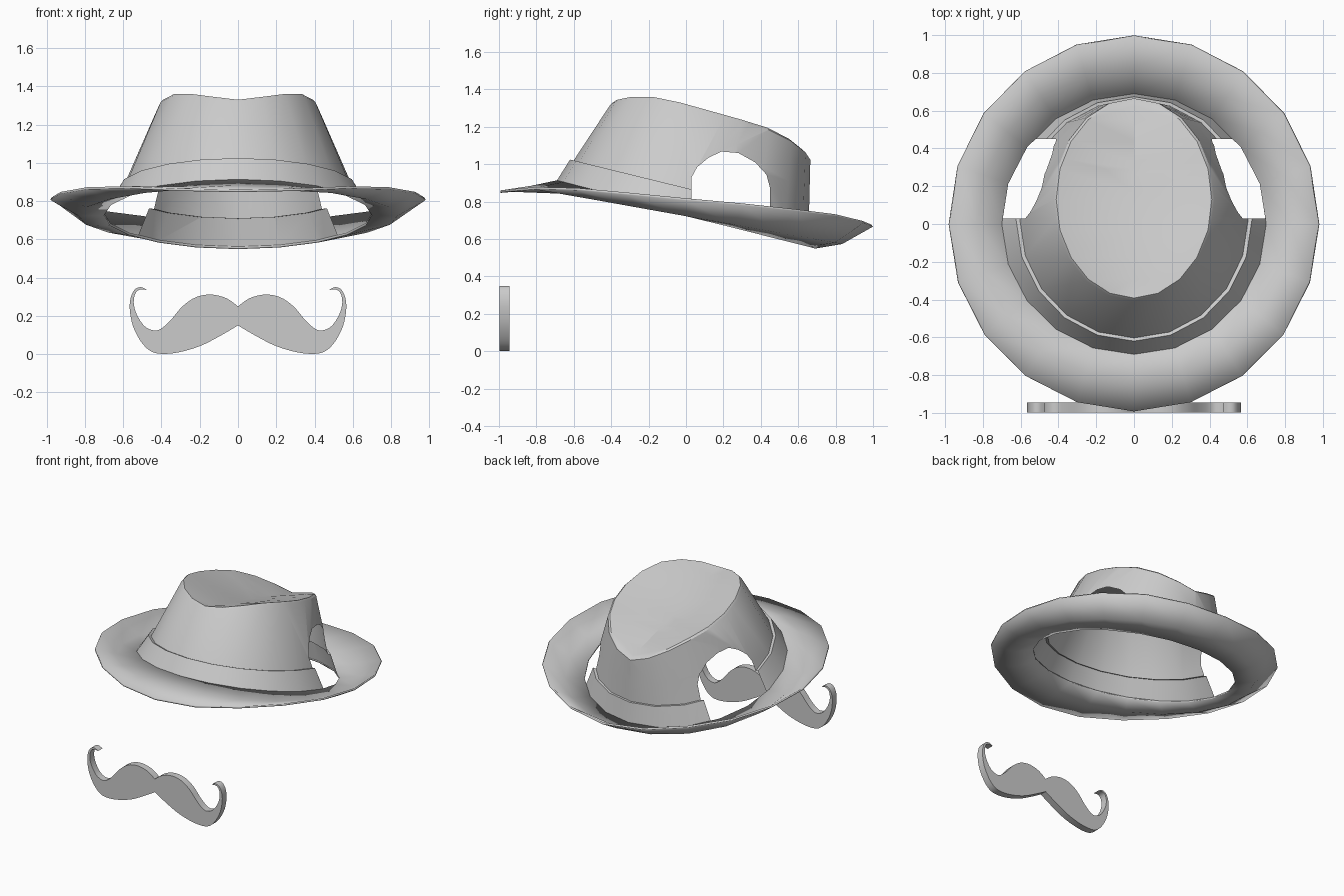
import bpy, bmesh, math
from mathutils import Vector

if "Cube" in bpy.data.objects:
    bpy.data.objects.remove(bpy.data.objects["Cube"])

N = 20  # sides of the hat


def ring(bm, rx, ry, cy, zfun):
    """Ring of N verts starting at the front; zfun gets (k folded to 0..10, y)."""
    out = []
    for k in range(N):
        a = 2 * math.pi * k / N
        y = cy - ry * math.cos(a)
        out.append(bm.verts.new((rx * math.sin(a), y, zfun(min(k, N - k), y))))
    return out


def bridge(bm, a, b):
    for k in range(N):
        j = (k + 1) % N
        bm.faces.new((a[k], a[j], b[j], b[k]))


def finish(bm, name, angle=30):
    me = bpy.data.meshes.new(name)
    bm.to_mesh(me)
    bm.free()
    ob = bpy.data.objects.new(name, me)
    bpy.context.collection.objects.link(ob)
    bpy.ops.object.select_all(action='DESELECT')
    ob.select_set(True)
    bpy.context.view_layer.objects.active = ob
    bpy.ops.object.shade_smooth_by_angle(angle=math.radians(angle))
    return ob


def base_z(k, y):
    return 0.738 - 0.255 * y


def band_z(k, y):
    return 0.873 - 0.245 * y


# Brim: curved-up sheet with a little thickness
rim_z = [.86, .866, .878, .873, .848, .818, .79, .76, .732, .697, .677]
bm = bmesh.new()
outer = ring(bm, .975, .992, 0, lambda k, y: rim_z[k])
mid = ring(bm, .83, .83, 0, lambda k, y: .735 - .18 * y)
inner = ring(bm, .70, .69, 0, base_z)
bridge(bm, outer, mid)
bridge(bm, mid, inner)
brim = finish(bm, "brim", 40)
sol = brim.modifiers.new("thickness", 'SOLIDIFY')
sol.thickness = 0.013
sol.offset = -1

# Crown with hat band step and pinched top
top_z = [1.33, 1.345, 1.36, 1.36, 1.33, 1.285, 1.24, 1.195, 1.135, 1.075, 1.035]
bm = bmesh.new()
rings = [
    ring(bm, .70, .69, 0, base_z),
    ring(bm, .625, .647, .027, band_z),
    ring(bm, .605, .630, .027, lambda k, y: band_z(k, y) - .004),
    ring(bm, .425, .535, .13, lambda k, y: top_z[k] - .012),
    ring(bm, .412, .522, .13, lambda k, y: top_z[k]),
]
for a, b in zip(rings, rings[1:]):
    bridge(bm, a, b)
top = rings[-1]
half = N // 2
crease = [top[0]]
for k in range(1, half):
    y = top[k].co.y
    crease.append(bm.verts.new((0, y, 1.33 - .278 * (y + .4))))
crease.append(top[half])
for k in range(half):
    for a, b in ((top[k], top[k + 1]), (top[-k % N], top[-(k + 1)])):
        loop = []
        for v in (a, b, crease[k + 1], crease[k]):
            if v not in loop:
                loop.append(v)
        bm.faces.new(loop)
bmesh.ops.recalc_face_normals(bm, faces=bm.faces[:])

# Arched ear openings: slice along the arch and drop what lies inside
arch = [(.03, .3), (.03, .93), (.06, .985), (.12, 1.035), (.19, 1.068), (.28, 1.06),
        (.37, 1.01), (.43, .945), (.45, .87), (.45, .3)]
inside = bm.faces[:]
for (y0, z0), (y1, z1) in zip(arch, arch[1:]):
    co = Vector((0, y0, z0))
    no = Vector((0, -(z1 - z0), y1 - y0)).normalized()
    geom = set(inside)
    for f in inside:
        geom.update(f.edges)
        geom.update(f.verts)
    res = bmesh.ops.bisect_plane(bm, geom=list(geom), dist=1e-5, plane_co=co, plane_no=no)
    inside = [f for f in res["geom"] if isinstance(f, bmesh.types.BMFace)
              and (f.calc_center_median() - co).dot(no) < 0]
bmesh.ops.delete(bm, geom=inside, context='FACES')
finish(bm, "crown", 30)


# Moustache: smooth outline, mirrored and extruded
def smooth(pts, steps=4):
    p = [pts[0]] + pts + [pts[-1]]
    out = []
    for i in range(1, len(p) - 2):
        a, b, c, d = (Vector(q) for q in p[i - 1:i + 3])
        for s in range(steps):
            t = s / steps
            out.append(.5 * (2 * b + (c - a) * t + (2 * a - 5 * b + 4 * c - d) * t * t
                             + (3 * b - a - 3 * c + d) * t ** 3))
    return out + [Vector(pts[-1])]


upper = [(0, .25), (.06, .292), (.14, .312), (.22, .298), (.29, .25), (.35, .18), (.40, .135),
         (.44, .124), (.49, .148), (.53, .21), (.545, .27), (.535, .32), (.51, .338), (.475, .335)]
lower = [(.475, .335), (.505, .35), (.535, .342), (.558, .305), (.566, .24), (.55, .15),
         (.51, .07), (.46, .018), (.40, .002), (.31, .01), (.2, .042), (.1, .092), (0, .15)]
side = smooth(upper) + smooth(lower)[1:]
outline = side + [Vector((-p.x, p.y)) for p in reversed(side[1:-1])]
bm = bmesh.new()
face = bm.faces.new([bm.verts.new((p.x, -.997, p.y)) for p in outline])
ext = bmesh.ops.extrude_face_region(bm, geom=[face])
bmesh.ops.translate(bm, vec=(0, .052, 0),
                    verts=[v for v in ext["geom"] if isinstance(v, bmesh.types.BMVert)])
if not any(f.is_valid and all(v.co.y < -.99 for v in f.verts) for f in bm.faces):
    bm.faces.new([v for v in bm.verts if v.co.y < -.99])
bmesh.ops.recalc_face_normals(bm, faces=bm.faces[:])
finish(bm, "moustache", 40)
